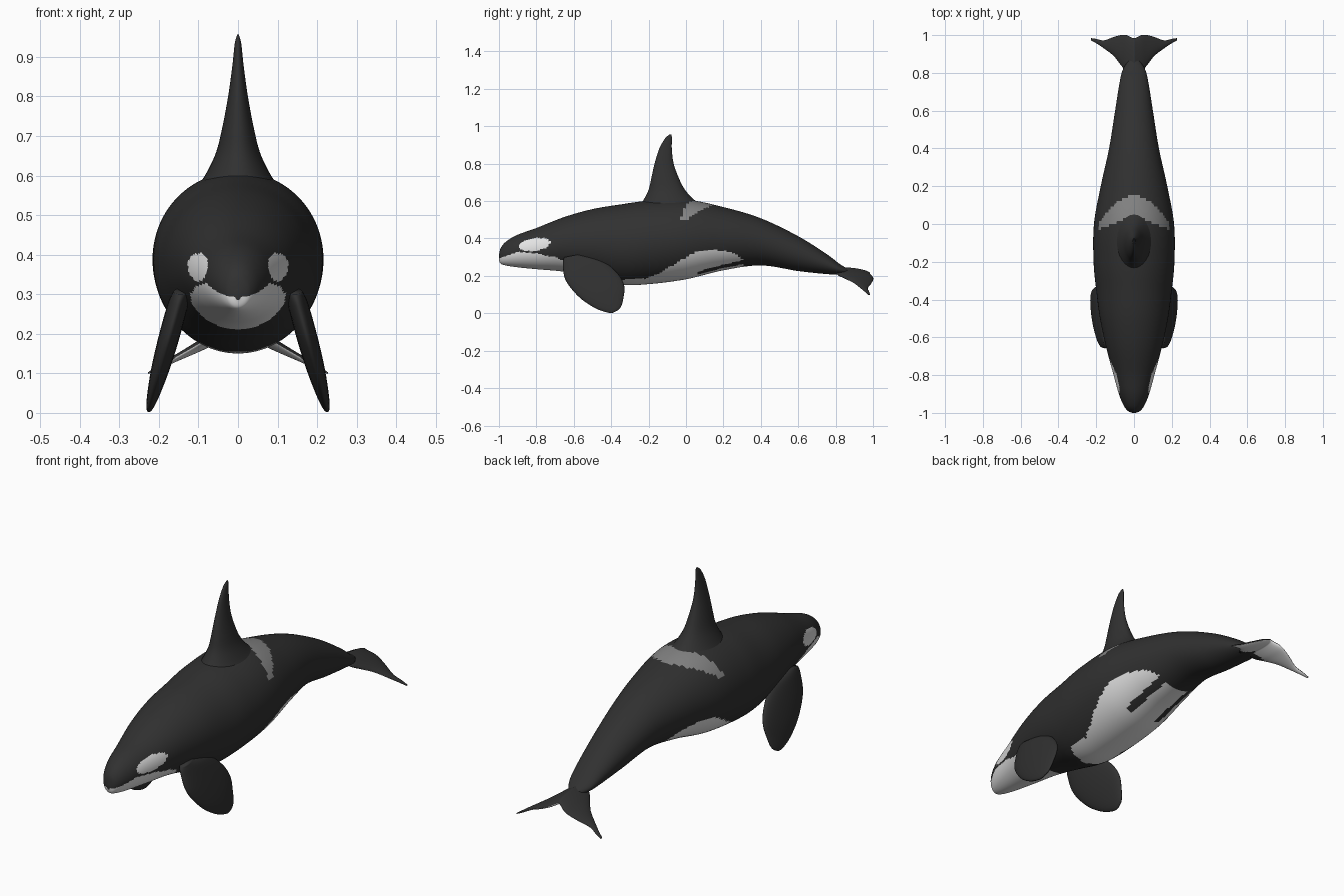
import bpy, bmesh, math
from mathutils import Vector

if "Cube" in bpy.data.objects:
    bpy.data.objects.remove(bpy.data.objects["Cube"], do_unlink=True)


def material(name, value):
    m = bpy.data.materials.new(name)
    m.use_nodes = True
    colour = (value, value, value, 1)
    m.diffuse_color = colour
    bsdf = m.node_tree.nodes["Principled BSDF"]
    bsdf.inputs["Base Color"].default_value = colour
    bsdf.inputs["Roughness"].default_value = 0.6
    return m


MATS = [material("black skin", 0.03), material("white patch", 0.78), material("grey saddle", 0.23)]
BLACK, WHITE, GREY = range(3)


def spline(points, steps):
    """Smooth curve through tuples of any length."""
    pts = [points[0]] + list(points) + [points[-1]]
    out = []
    for p0, p1, p2, p3 in zip(pts, pts[1:], pts[2:], pts[3:]):
        for i in range(steps):
            t = i / steps
            out.append([b + t / 2 * (c - a + t * (2*a - 5*b + 4*c - d + t * (3*(b - c) + d - a)))
                        for a, b, c, d in zip(p0, p1, p2, p3)])
    out.append(list(points[-1]))
    return out


def oval(centre, a, b, n):
    angles = [2 * math.pi * i / n for i in range(n)]
    return [centre + a * math.cos(t) + b * math.sin(t) for t in angles]


def loft(name, rings, paint=None):
    """Skin a row of rings, cap the ends and colour faces by a rule."""
    bm = bmesh.new()
    loops = [[bm.verts.new(p) for p in ring] for ring in rings]
    for r, s in zip(loops, loops[1:]):
        for i in range(len(r)):
            j = (i + 1) % len(r)
            bm.faces.new((r[i], r[j], s[j], s[i]))
    bm.faces.new(loops[0])
    bm.faces.new(loops[-1])
    bmesh.ops.recalc_face_normals(bm, faces=bm.faces[:])
    for f in bm.faces:
        f.smooth = True
        if paint:
            f.material_index = paint(f.calc_center_median(), f.normal)
    mesh = bpy.data.meshes.new(name)
    bm.to_mesh(mesh)
    bm.free()
    for m in MATS:
        mesh.materials.append(m)
    ob = bpy.data.objects.new(name, mesh)
    bpy.context.collection.objects.link(ob)
    return ob


def level(points, y):
    """Height of a piecewise line at y, zero outside it."""
    for (y0, z0), (y1, z1) in zip(points, points[1:]):
        if y0 <= y <= y1:
            return z0 + (z1 - z0) * (y - y0) / (y1 - y0)
    return 0


# Colour pattern of the body
CHIN = [(-1.01, .29), (-.9, .328), (-.8, .32), (-.7, .3), (-.64, .275), (-.58, .2)]
BELLY = [(-.36, .15), (-.33, .185), (-.22, .185), (-.12, .225), (-.03, .285),
         (.05, .325), (.15, .338), (.25, .325), (.31, .285)]


def body_paint(c, n):
    x, y, z = abs(c.x), c.y, c.z
    # eye patch
    u, v = y + .81, z - .368 - .12 * (y + .81)
    if (u / .085) ** 2 + (v / .034) ** 2 < 1:
        return WHITE
    if z < level(CHIN, y):
        return WHITE
    # belly with side lobes split off by a dark streak
    streak = y > .06 and .065 < x < .1
    if z < level(BELLY, y) and not streak:
        return WHITE
    # saddle band behind the dorsal fin
    if z > .5 and .045 - .4 * x < y < .15 - 4.2 * x * x:
        return GREY
    return BLACK


# Body: y, underside, back, half width
BODY = [(-1, .285, .31, .008), (-.99, .265, .35, .032), (-.96, .255, .385, .055),
        (-.9, .246, .42, .08), (-.8, .236, .456, .108), (-.65, .222, .515, .148),
        (-.5, .19, .557, .18), (-.35, .153, .582, .2), (-.2, .156, .602, .214),
        (0, .182, .608, .212), (.2, .23, .568, .176), (.4, .256, .508, .132),
        (.6, .226, .412, .1), (.75, .21, .318, .076), (.82, .207, .265, .058),
        (.87, .208, .235, .025)]
rings = [oval(Vector((0, y, (lo + hi) / 2)), Vector((w, 0, 0)), Vector((0, 0, (hi - lo) / 2)), 112)
         for y, lo, hi, w in spline(BODY, 13)]
loft("body", rings, body_paint)

# Dorsal fin: height, front edge, rear edge, half thickness
FIN = [(.54, -.27, .13, .125), (.575, -.25, .09, .1), (.61, -.225, .04, .078),
       (.66, -.2, -.005, .055), (.72, -.186, -.037, .04), (.8, -.168, -.066, .025),
       (.88, -.143, -.076, .014), (.935, -.112, -.075, .008), (.956, -.088, -.079, .002)]
rings = [oval(Vector((0, (f + r) / 2, z)), Vector((0, (r - f) / 2, 0)), Vector((w, 0, 0)), 32)
         for z, f, r, w in spline(FIN, 5)]
loft("dorsal_fin", rings)

# Flippers: leading edge y and z, trailing edge y and z, half thickness
FLIPPER = [(-.65, .3, -.57, .315, .02), (-.658, .27, -.45, .283, .026),
           (-.645, .18, -.365, .213, .027), (-.575, .09, -.33, .145, .024),
           (-.49, .03, -.335, .08, .017), (-.42, .004, -.347, .036, .01),
           (-.39, .003, -.365, .015, .003)]


def flipper_point(y, z, side):
    return Vector((side * (.226 - .27 * z), y, z))


for label, side in (("left", 1), ("right", -1)):
    rings = []
    for yl, zl, yt, zt, w in spline(FLIPPER, 6):
        lead, trail = flipper_point(yl, zl, side), flipper_point(yt, zt, side)
        rings.append(oval((lead + trail) / 2, (trail - lead) / 2, Vector((w, 0, 0)), 32))
    loft(label + "_flipper", rings)

# Tail flukes: x, leading edge, trailing edge, half thickness
HALF = [(0, .79, .984, .02), (.04, .805, 1, .019), (.07, .842, 1, .016),
        (.11, .892, .989, .013), (.16, .93, .972, .009), (.2, .957, .98, .006),
        (.228, .972, .984, .002)]
FLUKES = [(-x, f, r, w) for x, f, r, w in reversed(HALF[1:])] + HALF


def fluke_point(x, y):
    return Vector((x, y, .232 - .5 * abs(x) - .1 * (y - .8)))


def fluke_paint(c, n):
    return WHITE if n.z < -.2 and c.y > .86 else BLACK


rings = []
for x, f, r, w in spline(FLUKES, 6):
    lead, trail = fluke_point(x, f), fluke_point(x, r)
    rings.append(oval((lead + trail) / 2, (trail - lead) / 2, Vector((0, 0, w)), 32))
loft("tail_flukes", rings, fluke_paint)
